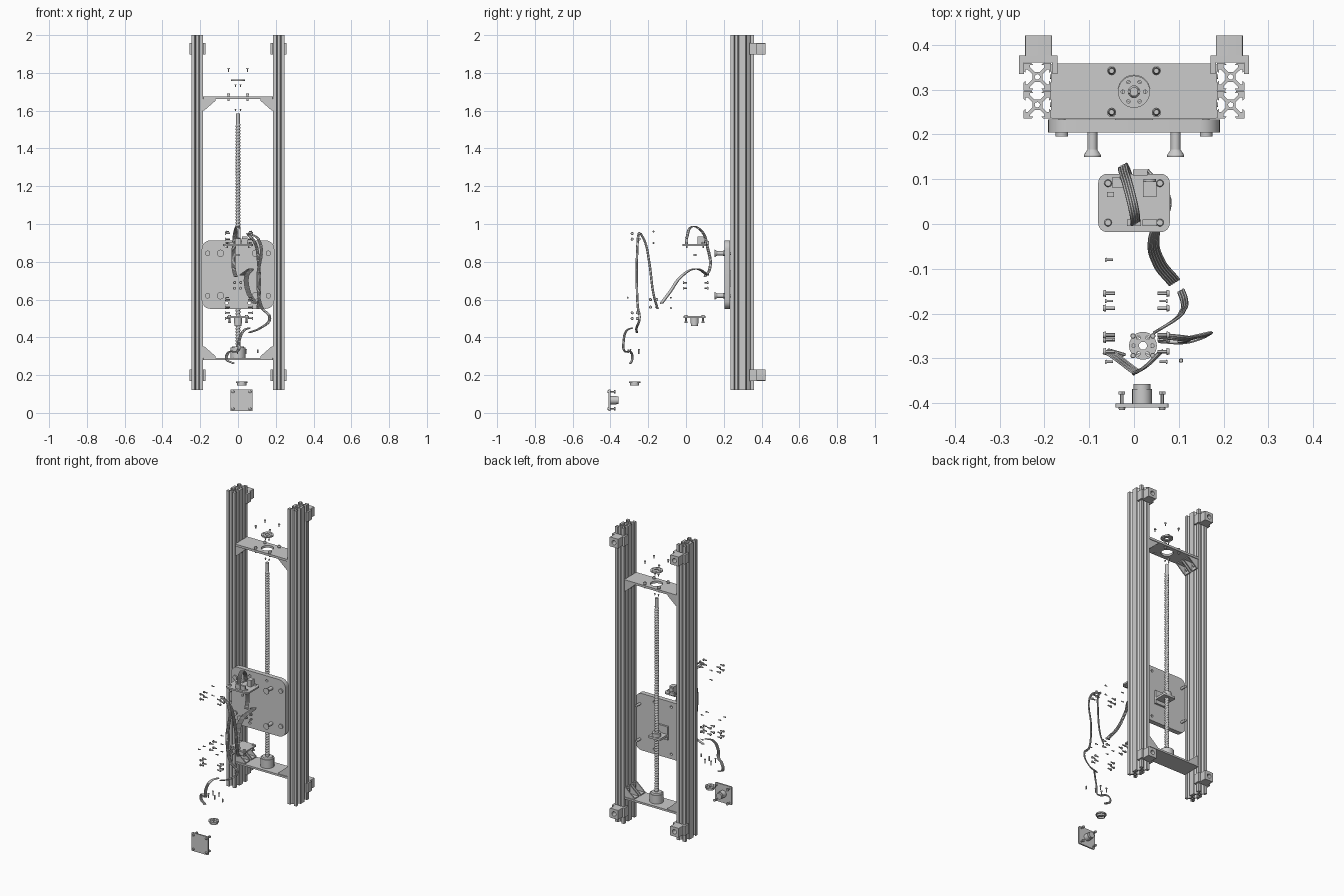
import bpy, bmesh, math
from mathutils import Vector, Matrix

if "Cube" in bpy.data.objects:
    bpy.data.objects.remove(bpy.data.objects["Cube"])

COL = bpy.context.collection
FACE_Y = (math.pi / 2, 0, 0)      # turns an xy profile to face the front


def add(name, mesh, loc=(0, 0, 0), rot=(0, 0, 0), smooth=False):
    ob = bpy.data.objects.new(name, mesh)
    ob.location, ob.rotation_euler = loc, rot
    COL.objects.link(ob)
    if smooth:
        bpy.context.view_layer.objects.active = ob
        ob.select_set(True)
        bpy.ops.object.shade_smooth_by_angle()
        ob.select_set(False)
    return ob


def circle(x, y, r, n=20):
    return [(x + r * math.cos(2 * math.pi * i / n), y + r * math.sin(2 * math.pi * i / n)) for i in range(n)]


def rounded(w, h, r, n=6):
    pts = []
    for k, (sx, sy) in enumerate([(1, 1), (-1, 1), (-1, -1), (1, -1)]):
        for i in range(n + 1):
            a = math.pi / 2 * (k + i / n)
            pts.append((sx * (w / 2 - r) + r * math.cos(a), sy * (h / 2 - r) + r * math.sin(a)))
    return pts


def bake(name, curve, loc, rot, smooth=True):
    tmp = bpy.data.objects.new(name + "_curve", curve)
    COL.objects.link(tmp)
    mesh = bpy.data.meshes.new_from_object(tmp.evaluated_get(bpy.context.evaluated_depsgraph_get()))
    bpy.data.objects.remove(tmp)
    return add(name, mesh, loc, rot, smooth)


def profile(name, loops, thick, loc, rot=(0, 0, 0)):
    """Extruded flat outline, inner loops become holes."""
    c = bpy.data.curves.new(name, 'CURVE')
    c.dimensions, c.fill_mode, c.extrude = '2D', 'BOTH', thick / 2
    for pts in loops:
        s = c.splines.new('POLY')
        s.points.add(len(pts) - 1)
        for p, q in zip(s.points, pts):
            p.co = (q[0], q[1], 0, 1)
        s.use_cyclic_u = True
    return bake(name, c, loc, rot)


def box(name, x0, x1, y0, y1, z0, z1):
    bm = bmesh.new()
    bmesh.ops.create_cube(bm, size=1)
    bmesh.ops.scale(bm, vec=(x1 - x0, y1 - y0, z1 - z0), verts=bm.verts)
    m = bpy.data.meshes.new(name)
    bm.to_mesh(m)
    return add(name, m, ((x0 + x1) / 2, (y0 + y1) / 2, (z0 + z1) / 2))


def stack(name, loc, axis, parts, n=20):
    """Coaxial cylinders or cones: (start, end, radius at start, radius at end)."""
    bm = bmesh.new()
    for a, b, r0, r1 in parts:
        bmesh.ops.create_cone(bm, cap_ends=True, segments=n, radius1=r0, radius2=r1, depth=b - a,
                              matrix=Matrix.Translation((0, 0, (a + b) / 2)))
    m = bpy.data.meshes.new(name)
    bm.to_mesh(m)
    return add(name, m, loc, Vector(axis).to_track_quat('Z', 'Y').to_euler(), True)


def screw(name, loc, axis, r=0.004, length=0.018, head=0.008, hh=0.006):
    """Screw with its head seat at loc, shaft running along axis."""
    return stack(name, loc, axis, [(0, length, r, r), (-hh, 0, head * 0.8, head)], 12)


def cable(name, pts, strands=3, r=0.0035):
    c = bpy.data.curves.new(name, 'CURVE')
    c.dimensions, c.bevel_depth, c.bevel_resolution, c.resolution_u = '3D', r, 1, 8
    c.use_fill_caps = True
    for k in range(strands):
        d = (k - (strands - 1) / 2) * r * 1.4
        s = c.splines.new('BEZIER')
        s.bezier_points.add(len(pts) - 1)
        for b, p in zip(s.bezier_points, pts):
            b.co = (p[0] + d, p[1] + d * 0.6, p[2])
            b.handle_left_type = b.handle_right_type = 'AUTO'
    return bake(name, c, (0, 0, 0), (0, 0, 0))


# Slotted rails: two cells each, outline from one mirrored eighth
eighth = [(.0113, .006), (.022, .0165), (.0263, .0165), (.0263, .009), (.031, .013), (.031, .031)]
quarter = eighth + [(y, x) for x, y in reversed(eighth[:-1])]
cell = []
for k in range(4):
    ca, sa = [(1, 0), (0, 1), (-1, 0), (0, -1)][k]
    cell += [(x * ca - y * sa, x * sa + y * ca) for x, y in quarter]
for side, sx in (("left", -1), ("right", 1)):
    loops = []
    for cy in (-.0312, .0312):
        loops += [[(x, y + cy) for x, y in cell], circle(0, cy, .006, 12)]
    profile(side + "_rail", loops, 1.88, (sx * .216, .2975, 1.06))
    # Wall mounts: clip around the rail and bored block behind it
    for cz in (.2, 1.927):
        u = [(-.043, 0), (-.032, 0), (-.032, .026), (.032, .026), (.032, 0), (.043, 0), (.043, .042), (-.043, .042)]
        profile(side + "_mount_clip", [u], .06, (sx * .214, .335, cz))
        profile(side + "_mount_block", [rounded(.06, .06, .004), circle(0, 0, .014)], .046,
                (sx * .213, .398, cz), FACE_Y)

# Cross plates
corner_holes = [circle(x, y, .009, 14) for x in (-.05, .05) for y in (-.048, .046)]
profile("top_cross_plate", [rounded(.37, .124, .003)] + corner_holes + [circle(0, 0, .036, 28)],
        .014, (0, .2965, 1.669))
profile("bottom_cross_plate", [rounded(.37, .124, .003)], .012, (0, .2965, .285))

# Corner brackets with two ribs
for z, dz in ((1.662, -1), (.291, 1)):
    for sx in (-1, 1):
        x0, x1 = sorted((sx * .185, sx * .118))
        for cy in (.266, .329):
            box("bracket_leg", x0, x1, cy - .025, cy + .025, *sorted((z, z + dz * .006)))
            box("bracket_wall", *sorted((sx * .185, sx * .178)), cy - .025, cy + .025, *sorted((z, z + dz * .06)))
            tri = [(sx * .185, z), (sx * .118, z), (sx * .118, z + dz * .008),
                   (sx * .177, z + dz * .06), (sx * .185, z + dz * .06)]
            for off in (-.022, .022):
                profile("bracket_rib", [tri], .006, (0, cy + off, 0), FACE_Y)
            screw("bracket_screw", (sx * .176, cy, z + dz * .035), (sx, 0, 0), .005, .012, .009)

# Lead screw: zigzag thread swept by a screw modifier, plus core
pitch, turns, z0 = .016, 73, .35
mesh = bpy.data.meshes.new("lead_screw_thread")
mesh.from_pydata([(.0095, 0, 0), (.0135, 0, pitch * .35), (.0135, 0, pitch * .6), (.0095, 0, pitch)],
                 [(0, 1), (1, 2), (2, 3)], [])
thread = add("lead_screw_thread", mesh, (0, .2955, z0))
mod = thread.modifiers.new("thread", 'SCREW')
mod.screw_offset, mod.iterations, mod.steps, mod.render_steps = pitch, turns, 14, 14
mod.use_merge_vertices = True
stack("lead_screw_core", (0, .2955, 0), (0, 0, 1), [(.34, 1.585, .010, .010)])
stack("screw_coupler", (0, .2955, 0), (0, 0, 1), [(.291, .345, .04, .04), (.345, .352, .034, .03)], 28)

# Top bearing flange floating above, with its screws
six = [circle(.025 * math.cos(a), .025 * math.sin(a), .004, 10) for a in [i * math.pi / 3 for i in range(6)]]
profile("bearing_flange", [circle(0, 0, .036, 28), circle(0, 0, .013)] + six, .008, (0, .2955, 1.76))
for x in (-.05, .05):
    for y in (.25, .342):
        screw("top_loose_screw", (x, y, 1.82), (0, 0, -1), .003, .014, .007)
        screw("top_plate_screw", (x, y, 1.682), (0, 0, -1), .005, .03, .009, .008)
for x in (-.013, .013):
    screw("bearing_screw", (x, .2955, 1.735), (0, 0, -1), .003, .01, .006, .004)
    screw("flange_grub_screw", (x, .2955, 1.607), (0, 0, -1), .003, .008, .005, .003)

# Carriage plate, countersunk screws and bolts
profile("carriage_plate", [rounded(.384, .362, .045)] +
        [circle(x, z, .008, 14) for x in (-.06, .06) for z in (-.15, .15)], .03, (0, .219, .732), FACE_Y)
for x in (-1, 1):
    for z in (.845, .62):
        stack("countersunk_screw", (x * .093, .15, z), (0, 1, 0),
              [(0, .004, .019, .019), (.004, .016, .019, .011), (.016, .06, .011, .011)])
        stack("carriage_bolt", (x * .161, .196, z), (0, 1, 0), [(0, .01, .014, .014), (.01, .075, .008, .008)])

# Drive nut bracket behind the carriage
box("nut_bracket_back", -.042, .042, .234, .246, .67, .755)
profile("nut_bracket_shelf", [rounded(.084, .09, .008), circle(0, .0185, .013)], .014, (0, .277, .7))
profile("drive_nut", [circle(0, 0, .026), circle(0, 0, .0136)], .03, (0, .2955, .715))

# Control board and its components
profile("control_board", [rounded(.16, .13, .02)], .01, (0, .047, .889))
for x in (-.058, .058):
    for y in (.003, .091):
        screw("board_screw", (x, y, .898), (0, 0, -1), .004, .024, .0085)
stack("capacitor", (.035, .06, .914), (0, 1, 0), [(0, .04, .014, .014)])
box("processor", -.048, -.022, .08, .105, .894, .905)
for x in (0, .035):
    box("connector", x - .016, x + .016, -.004, .01, .894, .922)
box("terminal_block", -.002, .03, .108, .122, .892, .91)
box("relay", .02, .05, .06, .095, .894, .935)
box("small_chip", -.06, -.045, .06, .072, .894, .9)
stack("loose_sensor", (0, .047, .83), (0, 0, 1), [(0, .01, .008, .008)])


# Sensor modules: plate, barrel and four long screws
def module(name, c, axis, rot):
    profile(name + "_plate", [rounded(.118, .116, .006)], .009, c, rot)
    stack(name + "_barrel", c, axis, [(0, .036, .022, .022), (.036, .048, .019, .019)], 24)
    for u in (-.045, .045):
        for v in (-.045, .045):
            off = Vector((u, v, 0)) if not rot[0] else Vector((u, 0, v))
            screw(name + "_screw", Vector(c) + off - Vector(axis) * .005, axis, .004, .036, .008)
            stack(name + "_nut", Vector(c) + off + Vector(axis) * .024, axis, [(0, .007, .0085, .0085)], 6)


module("front_sensor", (.018, -.405, .067), (0, 1, 0), FACE_Y)
module("lower_sensor", (0, .045, .508), (0, 0, -1), (0, 0, 0))

# Perforated ring
ring = [circle(.021 * math.cos(a), .021 * math.sin(a), .0045, 10) for a in [i * math.pi / 3 for i in range(6)]]
profile("perforated_ring", [circle(.0, 0, .031, 28), circle(0, 0, .009)] + ring, .008, (.02, -.272, .162))
profile("ring_collar", [circle(0, 0, .024), circle(0, 0, .019)], .012, (.02, -.272, .152))

# Exploded side screws in mirrored pairs
big = [(y, z) for y in (-.285, -.248) for z in (.95, .92)] + [(y, z) for y in (-.285, -.258) for z in (.53, .5)] \
    + [(y, z) for y in (-.155, -.188) for z in (.6, .56)]
small = [(-.172, .96), (-.172, .9), (-.308, .61), (-.258, .61), (-.08, .61), (-.08, .555)]
for y, z in big:
    for s in (-1, 1):
        screw("side_screw", (.005 + s * .068, y, z), (-s, 0, 0), .004, .02, .008)
for y, z in small:
    for s in (-1, 1):
        if s < 0 or y < -.1:
            screw("small_side_screw", (.005 + s * .066, y, z), (-s, 0, 0), .0025, .014, .005, .004)
for x in (-.018, .014):
    for z in (.69, .66):
        for y, d in ((-.01, 1), (.112, -1)):
            screw("rear_screw", (x, y, z), (0, d, 0), .004, .014, .008)
for x in (-.022, .022):
    for y in (-.022, .022):
        screw("ring_screw", (.02 + x, -.272 + y, .335), (0, 0, -1), .003, .024, .006, .004)
screw("stray_screw", (.105, -.305, .33), (0, 0, -1), .004, .014, .005)

# Cable bundles
cable("board_cable", [(.003, .003, .925), (0, .03, .985), (-.012, .08, .965), (-.022, .113, .88),
                      (-.022, .125, .76), (-.012, .1, .722)], 4)
cable("ribbon_cable", [(.02, .115, .73), (.07, .05, .762), (.045, -.025, .722), (.055, -.085, .64),
                       (.09, -.13, .58)], 5)
cable("long_cable", [(.105, -.15, .55), (.112, -.17, .62), (.108, -.195, .8), (.09, -.215, .9), (.05, -.24, .95)])
cable("side_cable", [(.06, -.25, .95), (.108, -.255, .92), (.105, -.26, .7), (.125, -.255, .56),
                     (.168, -.246, .5), (.12, -.262, .45), (.06, -.26, .425)])
cable("lower_cable", [(.06, -.285, .45), (.03, -.315, .435), (.005, -.33, .38), (.0, -.327, .33),
                      (-.05, -.29, .32), (-.06, -.285, .285), (-.025, -.295, .262)])
